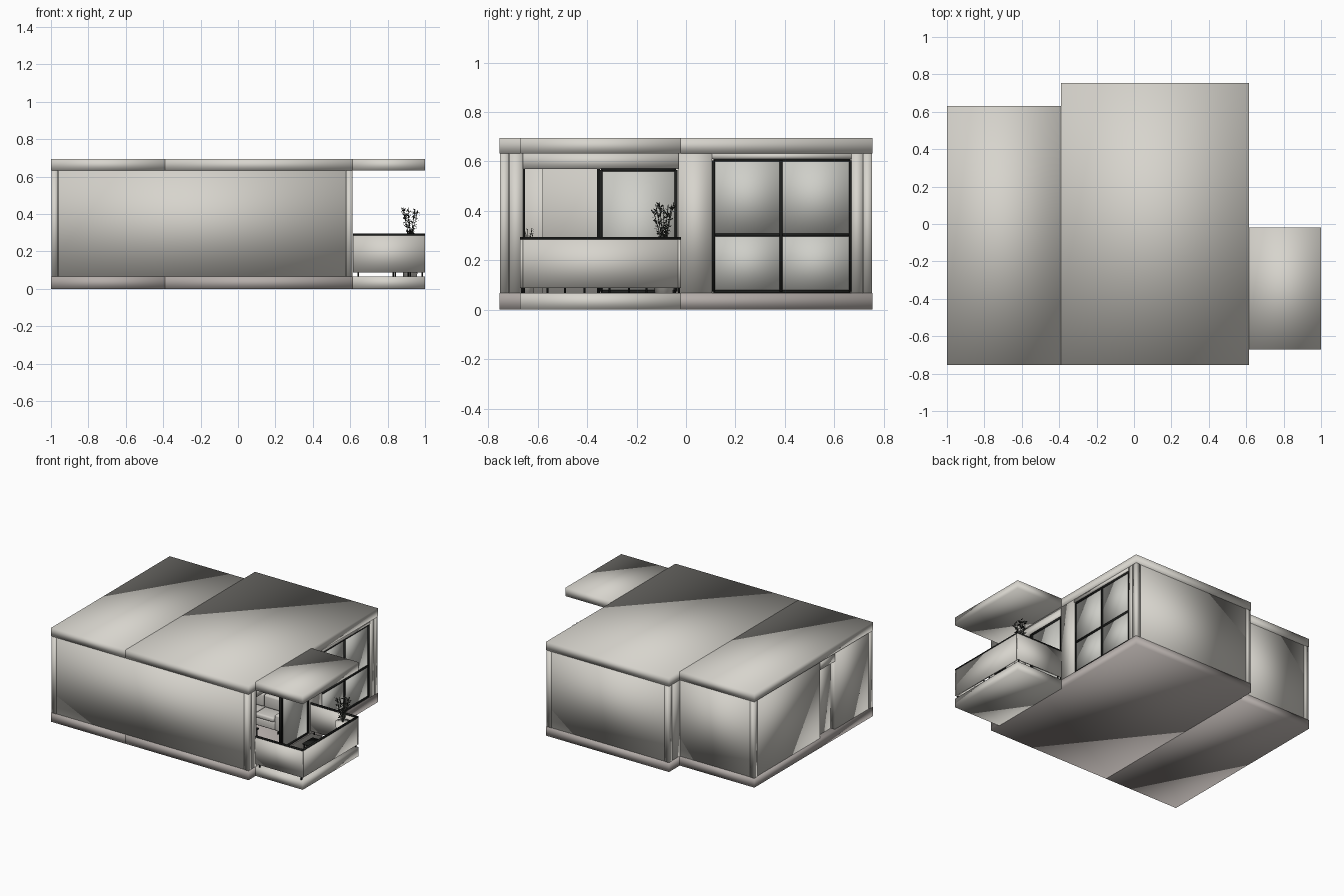
import bpy, bmesh, math, random
from mathutils import Vector, Matrix

if "Cube" in bpy.data.objects:
    bpy.data.objects.remove(bpy.data.objects["Cube"])

random.seed(4)

def material(name, rgb):
    m = bpy.data.materials.new(name)
    m.diffuse_color = (*rgb, 1)
    m.use_nodes = True
    m.node_tree.nodes["Principled BSDF"].inputs["Base Color"].default_value = m.diffuse_color
    return m

PLASTER = material("plaster", (0.68, 0.66, 0.61))
FLOOR = material("floor slab", (0.46, 0.42, 0.40))
GLASS = material("window glass", (0.62, 0.62, 0.58))
BLACK = material("black metal", (0.012, 0.013, 0.012))
LEAF = material("dark foliage", (0.05, 0.055, 0.045))
FABRIC = material("pale fabric", (0.62, 0.60, 0.56))

def finish(name, bm, mat, smooth=True):
    me = bpy.data.meshes.new(name)
    bm.to_mesh(me)
    bm.free()
    for p in me.polygons:
        p.use_smooth = smooth
    me.materials.append(mat)
    ob = bpy.data.objects.new(name, me)
    bpy.context.collection.objects.link(ob)
    return ob

def box(name, mat, x, y, z, smooth=True, bevel=0):
    bm = bmesh.new()
    bmesh.ops.create_cube(bm, size=1)
    for v in bm.verts:
        for i, (a, b) in enumerate((x, y, z)):
            v.co[i] = (a + b) / 2 + v.co[i] * (b - a)
    if bevel:
        bmesh.ops.bevel(bm, geom=bm.edges[:], offset=bevel, segments=3, profile=0.5, affect='EDGES')
    return finish(name, bm, mat, smooth)

Z0, Z1, TOP = 0.067, 0.633, 0.695
LX, MX, RX, BX = -1.0, -0.39, 0.615, 1.0
FY, LY, BY = -0.755, 0.63, 0.755
BAL = (-0.672, -0.02)

# floor and roof slabs of the three blocks
for name, x, y in (("left", (LX, MX), (FY, LY)), ("main", (MX, RX), (FY, BY)), ("balcony", (RX, BX), BAL)):
    box(name + "_floor", PLASTER if name == "balcony" else FLOOR, x, y, (0, Z0))
    box(name + "_roof", PLASTER, x, y, (Z1, TOP))

def wall(name, x, y, z=(Z0, Z1), mat=PLASTER):
    return box(name, mat, x, y, z)

# corner columns
T = 0.04
for i, (x, y) in enumerate(((LX, FY), (LX, LY - T), (RX - T, FY), (RX - T, BY - T), (MX, BY - T))):
    wall(f"corner_column_{i}", (x + 0.002, x + T - 0.002), (y + 0.002, y + T - 0.002))

# outer walls
wall("front_wall", (LX + T, RX - T), (FY + 0.005, FY + T))
wall("main_back_wall", (MX + T, RX - T), (BY - T, BY - 0.005))
wall("left_back_wall", (LX + T, MX), (LY - T, LY - 0.005))
wall("step_wall", (MX + 0.005, MX + T), (LY - T, BY - T))

# entry side with recessed door
wall("entry_wall_front", (LX + 0.006, LX + T), (FY + T, -0.32))
wall("entry_wall_back", (LX + 0.006, LX + T), (-0.145, LY - T))
wall("entry_lintel", (LX + 0.006, LX + T), (-0.32, -0.145), (0.57, Z1))
wall("entry_door", (LX + T, LX + T + 0.02), (-0.32, -0.145), (Z0, 0.57))

# right side walls around the openings
wall("right_wall_front", (RX - T, RX - 0.003), (FY + T, -0.66))
wall("right_wall_middle", (RX - T, RX - 0.003), (-0.03, 0.105))
wall("right_wall_back", (RX - T, RX - 0.003), (0.67, BY - T))
wall("balcony_door_beam", (RX - T, RX - 0.01), (-0.66, -0.03), (0.57, Z1))
wall("window_head", (RX - T, RX - 0.003), (0.105, 0.67), (0.61, Z1))

# inner partitions
wall("room_partition", (MX, RX - T), (0.02, 0.05))
wall("hall_partition", (MX - 0.02, MX + 0.02), (-0.58, LY - T))

def frame(name, ys, zs, bar, x=(0.588, 0.606)):
    """Black bars at every y in ys (vertical) and every z in zs (horizontal)."""
    for i, y in enumerate(ys):
        box(f"{name}_upright_{i}", BLACK, x, (y - bar / 2, y + bar / 2), (zs[0], zs[-1]))
    for i, z in enumerate(zs):
        box(f"{name}_rail_{i}", BLACK, x, (ys[0], ys[-1]), (z - bar / 2, z + bar / 2))

# large four pane window
frame("window", (0.111, 0.385, 0.665), (0.073, 0.303, 0.605), 0.012)
for i, y in enumerate(((0.111, 0.385), (0.385, 0.665))):
    for j, z in enumerate(((0.073, 0.303), (0.303, 0.605))):
        box(f"window_pane_{i}_{j}", GLASS, (0.594, 0.599), y, z)

# balcony sliding door, front half open
frame("sliding_door", (-0.345, -0.04), (0.073, 0.565), 0.013)
box("sliding_door_pane", GLASS, (0.594, 0.599), (-0.345, -0.04), (0.073, 0.565))
box("open_door_jamb", BLACK, (0.588, 0.606), (-0.36, -0.348), (Z0, 0.57))
box("front_door_jamb", BLACK, (0.588, 0.606), (-0.662, -0.652), (Z0, 0.57))

# balcony parapet: panels, handrails, feet
P = 0.012
sides = {"front": ((RX, BX), (BAL[0], BAL[0] + P)),
         "back": ((RX, BX), (BAL[1] - P, BAL[1])),
         "right": ((BX - P, BX), (BAL[0] + P, BAL[1] - P))}
for name, (x, y) in sides.items():
    box(f"parapet_{name}", PLASTER, x, y, (0.088, 0.285))
    box(f"handrail_{name}", BLACK, x, y, (0.285, 0.295))
for y in (BAL[0] + 0.004, BAL[1] - 0.012):
    for x in (0.64, 0.98):
        box("parapet_foot", BLACK, (x, x + 0.008), (y, y + 0.008), (Z0, 0.09))

def legs(name, x, y, z, r=0.004):
    for a in x:
        for b in y:
            box(name + "_leg", BLACK, (a - r, a + r), (b - r, b + r), z)

# balcony table and two stools
box("balcony_table_top", BLACK, (0.82, 0.93), (-0.42, -0.30), (0.19, 0.198))
legs("balcony_table", (0.83, 0.92), (-0.41, -0.31), (Z0, 0.19))
for y in (-0.57, -0.24):
    box("balcony_stool_seat", FABRIC, (0.83, 0.92), (y, y + 0.09), (0.135, 0.155), bevel=0.006)
    legs("balcony_stool", (0.84, 0.91), (y + 0.01, y + 0.08), (Z0, 0.136))

# sofa against the partition
SX = (0.06, 0.46)
box("sofa_base", FABRIC, SX, (-0.17, 0.01), (0.09, 0.15), bevel=0.01)
box("sofa_back", FABRIC, SX, (-0.04, 0.015), (0.12, 0.28), bevel=0.015)
for x in (SX[0], SX[1] - 0.04):
    box("sofa_arm", FABRIC, (x, x + 0.04), (-0.175, 0.01), (0.09, 0.21), bevel=0.012)
for x in (0.102, 0.261):
    box("sofa_seat_cushion", FABRIC, (x, x + 0.157), (-0.18, -0.04), (0.15, 0.185), bevel=0.012)
    box("sofa_back_cushion", FABRIC, (x, x + 0.157), (-0.075, -0.035), (0.185, 0.28), bevel=0.014)
legs("sofa", (0.08, 0.44), (-0.16, 0.0), (Z0, 0.092))

# low table in the room
box("low_table_top", BLACK, (0.16, 0.38), (-0.42, -0.30), (0.14, 0.15))
legs("low_table", (0.17, 0.37), (-0.41, -0.31), (Z0, 0.14))

def plant(name, x, y, z0, z1, rad, count, pot_r, pot_top):
    bm = bmesh.new()
    bmesh.ops.create_cone(bm, cap_ends=True, segments=16, radius1=pot_r * 0.75, radius2=pot_r,
                          depth=pot_top - Z0, matrix=Matrix.Translation((x, y, (pot_top + Z0) / 2)))
    finish(name + "_pot", bm, PLASTER)
    bm = bmesh.new()
    for s in range(7):
        # stem leaning outwards
        a = s * math.tau / 7
        base = Vector((x, y, z0))
        tip = Vector((x + math.cos(a) * rad * 0.7, y + math.sin(a) * rad * 0.7,
                      z1 - random.uniform(0, 0.35) * (z1 - z0)))
        side = Vector((0.0015, 0.0015, 0))
        bm.faces.new([bm.verts.new(p) for p in (base - side, base + side, tip + side, tip - side)])
        for k in range(count):
            # diamond leaves along the stem
            p = base.lerp(tip, random.uniform(0.2, 0.97))
            d = Vector((random.uniform(-1, 1), random.uniform(-1, 1), random.uniform(-0.3, 0.7))).normalized()
            w = d.cross(Vector((0, 0, 1))).normalized()
            n = rad * 0.42
            bm.faces.new([bm.verts.new(q) for q in
                          (p, p + d * n * 0.5 + w * n * 0.22, p + d * n, p + d * n * 0.5 - w * n * 0.22)])
    finish(name + "_leaves", bm, LEAF, False)

plant("balcony_plant", 0.92, -0.09, 0.25, 0.437, 0.06, 24, 0.05, 0.26)
plant("room_plant", 0.53, -0.64, 0.22, 0.33, 0.03, 14, 0.03, 0.22)
